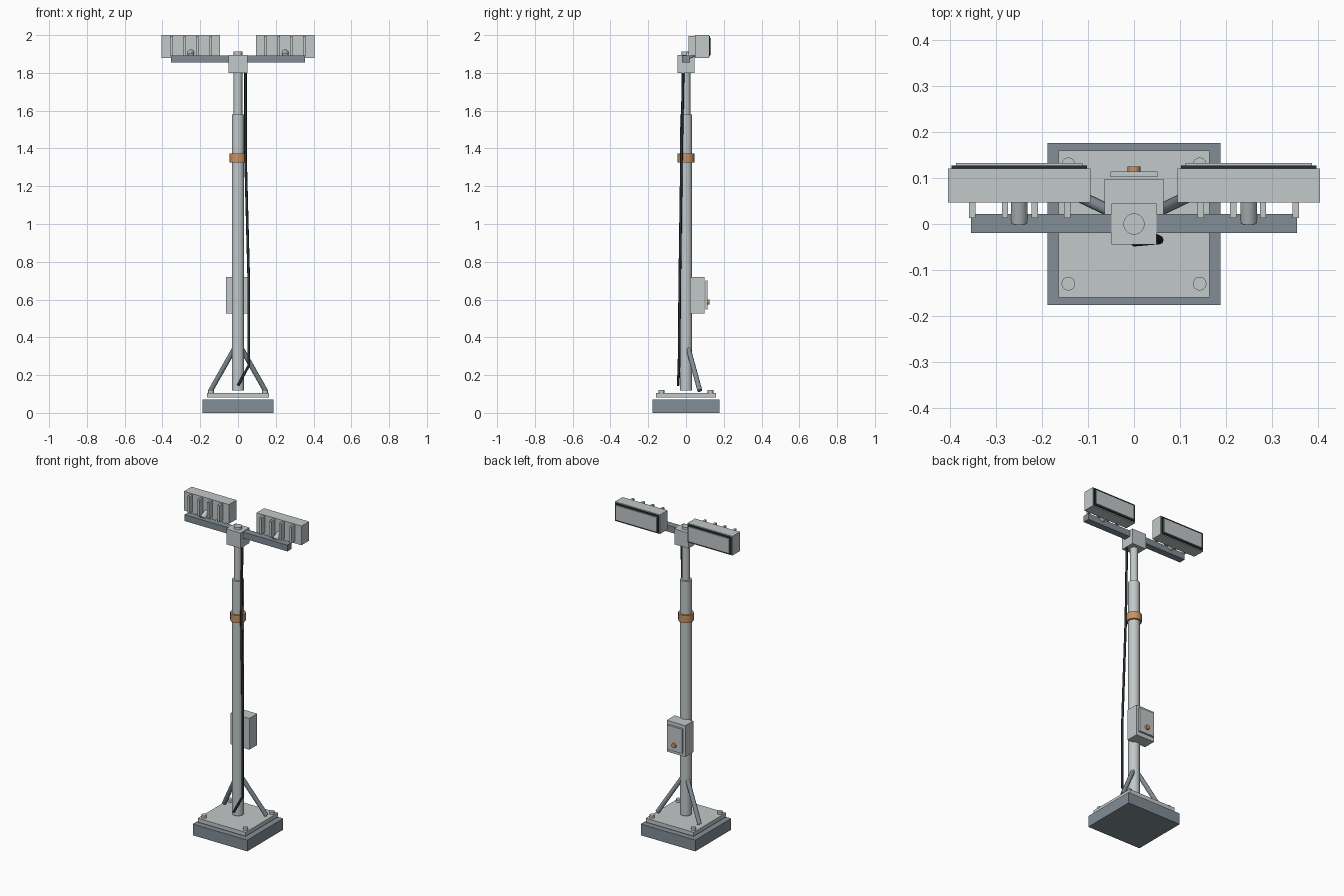
import bpy
from math import radians
from mathutils import Vector

if "Cube" in bpy.data.objects:
    bpy.data.objects.remove(bpy.data.objects["Cube"])


def material(name, rgb):
    m = bpy.data.materials.new(name)
    m.use_nodes = True
    m.diffuse_color = (*rgb, 1)
    m.node_tree.nodes["Principled BSDF"].inputs["Base Color"].default_value = (*rgb, 1)
    return m


LIGHT = material("light grey paint", (0.54, 0.58, 0.58))
STEEL = material("dark steel", (0.22, 0.27, 0.30))
COPPER = material("copper orange", (0.60, 0.29, 0.12))
RUBBER = material("black rubber", (0.02, 0.03, 0.035))


def box(name, x, y, z, mat):
    """Box from (min, max) ranges on each axis."""
    bpy.ops.mesh.primitive_cube_add(size=1, location=[sum(r) / 2 for r in (x, y, z)])
    o = bpy.context.object
    o.name = name
    o.scale = [r[1] - r[0] for r in (x, y, z)]
    bpy.ops.object.transform_apply(location=False, rotation=False, scale=True)
    o.data.materials.append(mat)
    return o


def rod(name, start, end, radius, mat, sides=24):
    """Smooth cylinder between two points."""
    a, b = Vector(start), Vector(end)
    bpy.ops.mesh.primitive_cylinder_add(vertices=sides, radius=radius,
                                        depth=(b - a).length, location=(a + b) / 2)
    o = bpy.context.object
    o.name = name
    o.rotation_euler = (b - a).to_track_quat("Z", "Y").to_euler()
    o.data.materials.append(mat)
    bpy.ops.object.shade_smooth_by_angle(angle=radians(35))
    return o


# Base and mounting plate
box("base_block", (-0.188, 0.188), (-0.177, 0.177), (0, 0.07), STEEL)
box("base_plate", (-0.165, 0.165), (-0.16, 0.16), (0.081, 0.106), LIGHT)
for sx in (-1, 1):
    for sy in (-1, 1):
        x, y = 0.143 * sx, 0.13 * sy
        rod("anchor_bolt", (x, y, 0.105), (x, y, 0.122), 0.015, LIGHT, 16)

# Telescopic mast
rod("lower_mast", (0, 0, 0.118), (0, 0, 1.58), 0.033, LIGHT)
rod("upper_mast", (0, 0, 1.57), (0, 0, 1.912), 0.023, LIGHT)
rod("clamp_collar", (0, 0, 1.325), (0, 0, 1.372), 0.044, COPPER)

# Rear braces
for s in (-1, 1):
    rod("brace_leg", (0.018 * s, 0.012, 0.342), (0.145 * s, 0.073, 0.118), 0.013, STEEL, 16)

# Control box on the back of the mast
box("control_box", (-0.064, 0.064), (0.02, 0.098), (0.525, 0.72), LIGHT)
box("control_door", (-0.051, 0.051), (0.102, 0.114), (0.548, 0.70), LIGHT)
rod("door_knob", (0, 0.112, 0.587), (0, 0.125, 0.587), 0.014, COPPER, 16)

# Mast head and crossbar
box("mast_head", (-0.049, 0.049), (-0.045, 0.045), (1.80, 1.896), LIGHT)
box("crossbar", (-0.355, 0.355), (-0.02, 0.022), (1.854, 1.893), STEEL)

# Floodlights, one each side
for s in (-1, 1):
    def span(a, b):
        return tuple(sorted((a * s, b * s)))

    box("lamp_housing", span(0.095, 0.405), (0.047, 0.121), (1.88, 2.0), LIGHT)
    box("lamp_bezel", span(0.102, 0.398), (0.121, 0.127), (1.886, 1.994), RUBBER)
    box("lamp_lens", span(0.112, 0.388), (0.126, 0.133), (1.895, 1.985), LIGHT)
    for x in (0.145, 0.216, 0.281, 0.352):
        box("cooling_fin", span(x - 0.007, x + 0.007), (0.013, 0.048), (1.892, 1.994), LIGHT)
    rod("lamp_bracket", (0.25 * s, 0.004, 1.888), (0.25 * s, 0.062, 1.91), 0.018, LIGHT, 16)

# Power cable running down the mast
path = [(0.04, -0.015, 1.81), (0.04, -0.024, 1.35), (0.057, -0.033, 0.7),
        (0.057, -0.037, 0.25), (0, -0.042, 0.145)]
curve = bpy.data.curves.new("power_cable", "CURVE")
curve.dimensions = "3D"
curve.bevel_depth = 0.007
curve.bevel_resolution = 2
curve.use_fill_caps = True
spline = curve.splines.new("POLY")
spline.points.add(len(path) - 1)
for point, co in zip(spline.points, path):
    point.co = (*co, 1)
curve.materials.append(RUBBER)
bpy.context.collection.objects.link(bpy.data.objects.new("power_cable", curve))
